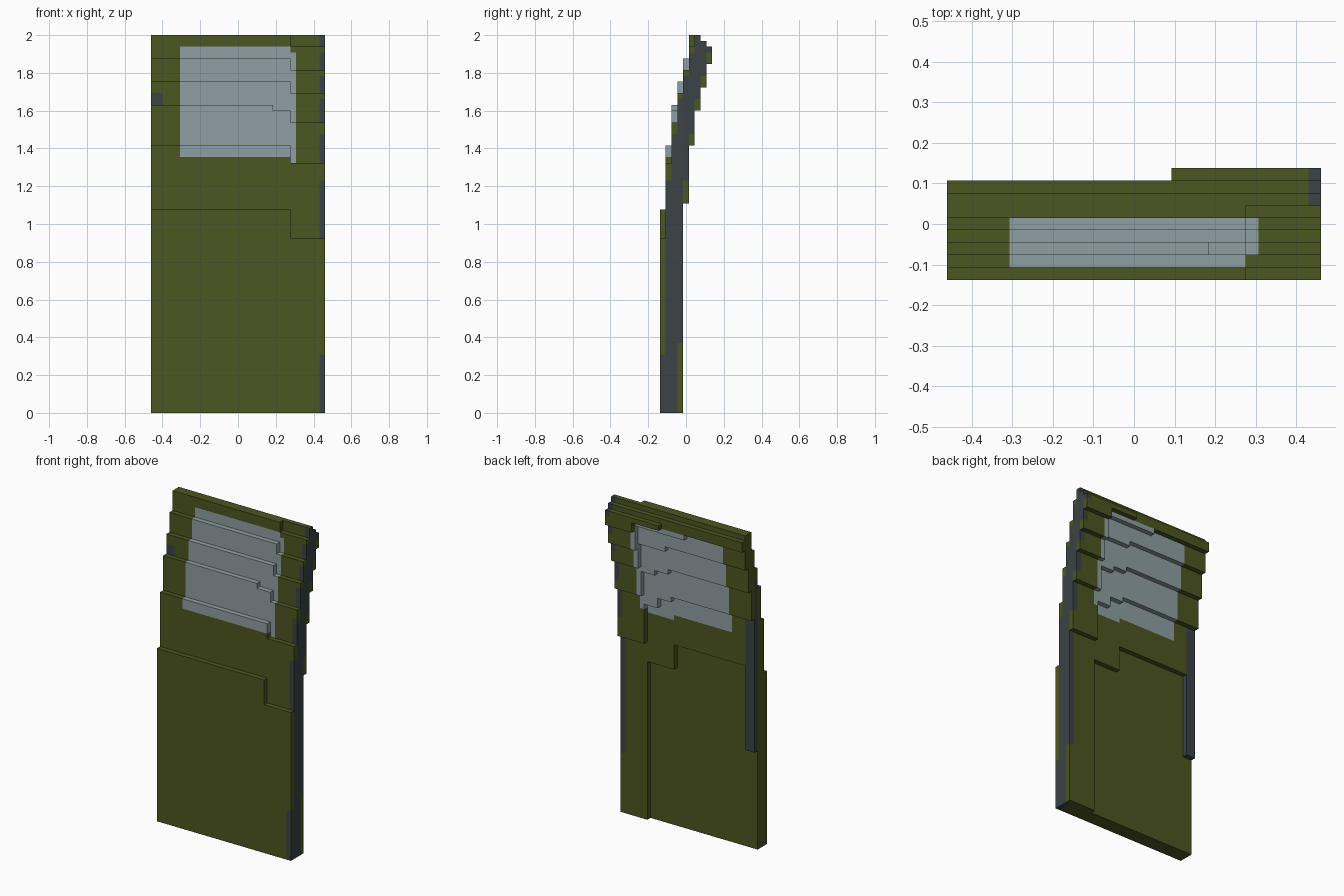
import bpy, bmesh

if "Cube" in bpy.data.objects:
    bpy.data.objects.remove(bpy.data.objects["Cube"])

U = 2 / 65                                    # edge length of one block
XB = [0, 2, 5, 13, 18, 21, 24, 25, 29, 30]    # block columns where the outline or colour changes
NX, NY, NZ = len(XB) - 1, 9, 65

# Per depth layer: bands of (first column, bottom, top)
LAYERS = [
    [(0, 0, 35), (24, 0, 30)],
    [(0, 0, 46), (24, 0, 43)],
    [(0, 0, 53), (21, 0, 52), (24, 0, 50)],
    [(0, 37, 57), (18, 32, 57), (24, 0, 55)],
    [(0, 47, 61), (18, 46, 61), (21, 44, 61), (24, 36, 59)],
    [(0, 53, 65), (18, 52, 65), (21, 51, 65), (24, 46, 63)],
    [(0, 58, 65), (18, 57, 65), (24, 52, 65)],
    [(0, 62, 64), (13, 61, 64), (24, 56, 64)],
    [(18, 62, 63), (24, 60, 63)],
]
# Painted stretches on the dark closing edge, per layer
EDGE_PAINT = [[(10, 30)], [(40, 43)], [(48, 50)], [(0, 12), (54, 55)],
              [(36, 40), (58, 59)], [(46, 48), (62, 63)], [(52, 54)],
              [(56, 58)], [(60, 62)]]


def filled(b, j, k):
    if not (0 <= b < NX and 0 <= j < NY and 0 <= k < NZ):
        return False
    span = None
    for first, lo, hi in LAYERS[j]:
        if XB[b] >= first:
            span = (lo, hi)
    # hinge strip hangs below the left rear layer
    if j == 3 and XB[b] < 2:
        span = (20, 57)
    return span is not None and span[0] <= k < span[1]


def part_of(b, j, k):
    i = XB[b]
    if i == 29:
        painted = any(lo <= k < hi for lo, hi in EDGE_PAINT[j])
        return "door_panel" if painted else "closing_edge"
    if i < 2 and j == 3 and 20 <= k < 55:
        return "closing_edge"
    if 5 <= i < 25 and j < 8:
        if j <= 2:
            lo = 44 if i < 24 else 43
        else:
            lo = 43 if i < 18 or i >= 24 else 42
        hi = 63 if i < 24 and j < 6 else 62
        if lo <= k < hi:
            return "window_glass"
    return "door_panel"


COLOURS = {
    "door_panel": ("olive paint", (0.073, 0.092, 0.015, 1)),
    "window_glass": ("pale glass", (0.275, 0.345, 0.37, 1)),
    "closing_edge": ("dark grey", (0.045, 0.055, 0.061, 1)),
}
meshes = {name: bmesh.new() for name in COLOURS}

# Outer skin: one quad wherever a filled block meets air
for b in range(NX):
    for j in range(NY):
        for k in range(NZ):
            if not filled(b, j, k):
                continue
            bm = meshes[part_of(b, j, k)]
            low = [(XB[b] - 15) * U, (j - 4.5) * U, k * U]
            high = [(XB[b + 1] - 15) * U, (j - 3.5) * U, (k + 1) * U]
            for axis in range(3):
                for side in (-1, 1):
                    step = [0, 0, 0]
                    step[axis] = side
                    if filled(b + step[0], j + step[1], k + step[2]):
                        continue
                    p, q = (axis + 1) % 3, (axis + 2) % 3
                    corners = []
                    for s, t in ((0, 0), (1, 0), (1, 1), (0, 1)):
                        co = [0, 0, 0]
                        co[axis] = (low if side < 0 else high)[axis]
                        co[p] = (low, high)[s][p]
                        co[q] = (low, high)[t][q]
                        corners.append(bm.verts.new(co))
                    bm.faces.new(corners if side > 0 else corners[::-1])

# Merge flat regions and make the objects
for name, bm in meshes.items():
    bmesh.ops.remove_doubles(bm, verts=bm.verts, dist=1e-4)
    bmesh.ops.dissolve_limit(bm, angle_limit=0.01, verts=bm.verts, edges=bm.edges)
    me = bpy.data.meshes.new(name)
    bm.to_mesh(me)
    bm.free()
    mat = bpy.data.materials.new(COLOURS[name][0])
    mat.diffuse_color = COLOURS[name][1]
    mat.use_nodes = True
    mat.node_tree.nodes["Principled BSDF"].inputs["Base Color"].default_value = mat.diffuse_color
    me.materials.append(mat)
    bpy.context.collection.objects.link(bpy.data.objects.new(name, me))
